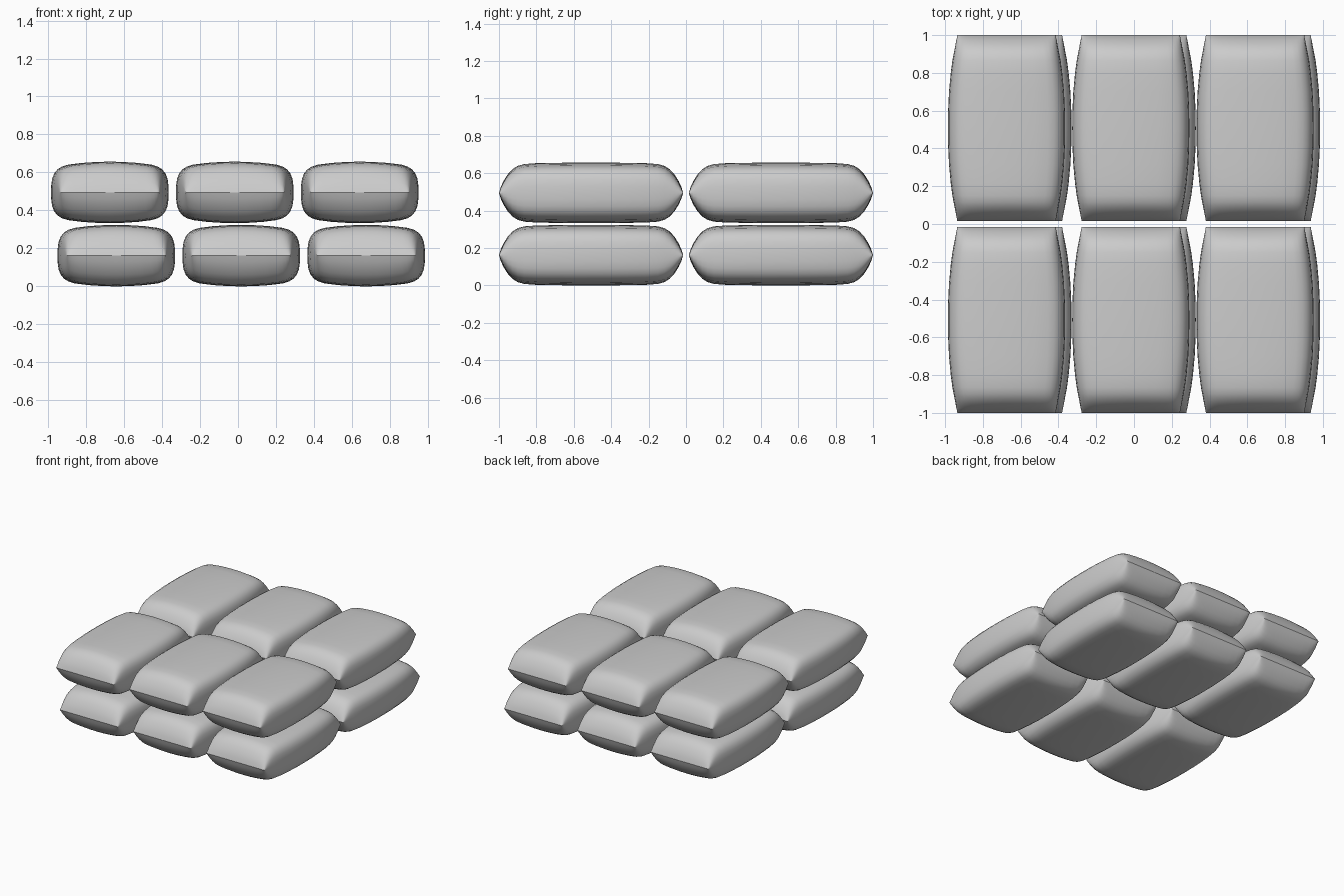
import bpy, bmesh

if "Cube" in bpy.data.objects:
    bpy.data.objects.remove(bpy.data.objects["Cube"])

# Quarter cross-section of a bag (half width, half height)
QUARTER = [(0.31, 0.0), (0.309, 0.035), (0.304, 0.072), (0.293, 0.1),
           (0.275, 0.122), (0.252, 0.136), (0.22, 0.146), (0.15, 0.155),
           (0.07, 0.1605), (0.0, 0.162)]
# Lengthwise stations from the end seam: distance, width scale, height scale
STATIONS = [(0.0, 0.84, 0.0), (0.01, 0.845, 0.2), (0.025, 0.855, 0.4),
            (0.048, 0.87, 0.62), (0.072, 0.885, 0.78), (0.1, 0.903, 0.89),
            (0.135, 0.924, 0.95), (0.2, 0.952, 0.98), (0.3, 0.982, 0.99),
            (0.4, 0.997, 1.0)]
HALF_LEN = 0.4925


def section():
    q = QUARTER
    top = q + [(-x, z) for x, z in reversed(q[:-1])]
    return top + [(x, -z) for x, z in reversed(top[1:-1])]


def bag_mesh():
    bm = bmesh.new()
    front = [(-HALF_LEN + d, w, h) for d, w, h in STATIONS]
    path = front + [(0, 1, 1)] + [(-y, w, h) for y, w, h in reversed(front)]
    prof = section()
    rings = [[bm.verts.new((x * w, y, z * h)) for x, z in prof]
             for y, w, h in path]
    n = len(prof)
    for a, b in zip(rings, rings[1:]):
        for i in range(n):
            j = (i + 1) % n
            bm.faces.new((a[i], a[j], b[j], b[i]))
    # Pinch both ends into a seam
    bmesh.ops.remove_doubles(bm, verts=bm.verts[:], dist=0.0002)
    bmesh.ops.recalc_face_normals(bm, faces=bm.faces[:])
    for f in bm.faces:
        f.smooth = True
    for e in bm.edges:
        if all(abs(v.co.y) > HALF_LEN - 0.001 for v in e.verts):
            e.smooth = False
    me = bpy.data.meshes.new("bag")
    bm.to_mesh(me)
    bm.free()
    return me


# Two layers of 3 x 2 bags, the layers shifted sideways in opposite directions
mesh = bag_mesh()
for layer, (shift, z) in {"lower": (0.017, 0.162), "upper": (-0.017, 0.495)}.items():
    for col in (-1, 0, 1):
        for row in (-1, 1):
            ob = bpy.data.objects.new(f"{layer}_bag", mesh.copy())
            ob.location = (col * 0.658 + shift, row * 0.5075, z)
            bpy.context.collection.objects.link(ob)
